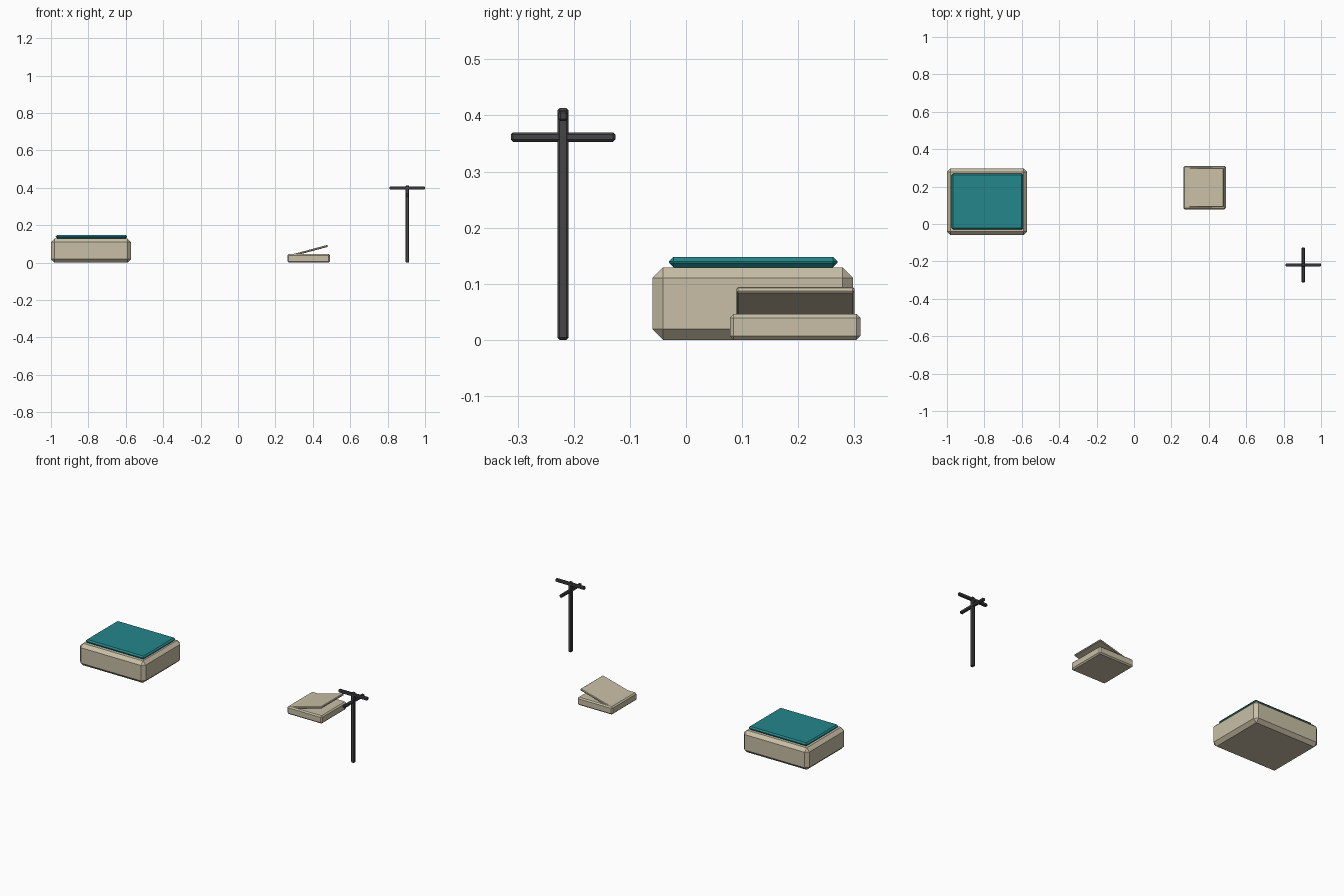
import bpy
import math
from mathutils import Vector

default = bpy.data.objects.get("Cube")
if default:
    bpy.data.objects.remove(default, do_unlink=True)


def material(name, colour):
    mat = bpy.data.materials.new(name)
    mat.use_nodes = True
    mat.diffuse_color = (*colour, 1)
    mat.node_tree.nodes["Principled BSDF"].inputs["Base Color"].default_value = (*colour, 1)
    return mat


beige = material("warm beige", (0.58, 0.52, 0.38))
teal = material("teal", (0.017, 0.24, 0.26))
charcoal = material("charcoal", (0.06, 0.06, 0.066))


def chamfered_box(name, low, high, chamfer, mat, tilt=0):
    """Box between two corners with single-cut chamfered edges."""
    low, high = Vector(low), Vector(high)
    bpy.ops.mesh.primitive_cube_add(size=1, location=(low + high) / 2)
    obj = bpy.context.object
    obj.name = name
    obj.scale = high - low
    bpy.ops.object.transform_apply(location=False, rotation=False, scale=True)
    obj.rotation_euler.y = tilt
    bevel = obj.modifiers.new("chamfer", "BEVEL")
    bevel.width = chamfer
    bevel.segments = 1
    obj.data.materials.append(mat)
    return obj


# Large case with a raised panel on top
chamfered_box("case_body", (-1, -0.06, 0), (-0.572, 0.298, 0.129), 0.019, beige)
chamfered_box("case_top_panel", (-0.975, -0.03, 0.129), (-0.593, 0.27, 0.148), 0.008, teal)

# Small flat box with a lid hinged open on its left-hand side
chamfered_box("tray_base", (0.264, 0.078, 0), (0.491, 0.311, 0.046), 0.007, beige)
chamfered_box("tray_lid", (0.269, 0.09, 0.057), (0.483, 0.30, 0.068), 0.003, beige,
              math.radians(-15)).location.z = 0.062

# Mast with two crossbars at right angles
MAST_X, MAST_Y = 0.905, -0.219


def mast_part(name, half_x, half_y, bottom, top):
    chamfered_box(name, (MAST_X - half_x, MAST_Y - half_y, bottom),
                  (MAST_X + half_x, MAST_Y + half_y, top), 0.004, charcoal)


mast_part("mast_post", 0.01, 0.01, 0, 0.413)
mast_part("upper_crossbar", 0.095, 0.009, 0.39, 0.408)
mast_part("lower_crossbar", 0.009, 0.093, 0.353, 0.37)
